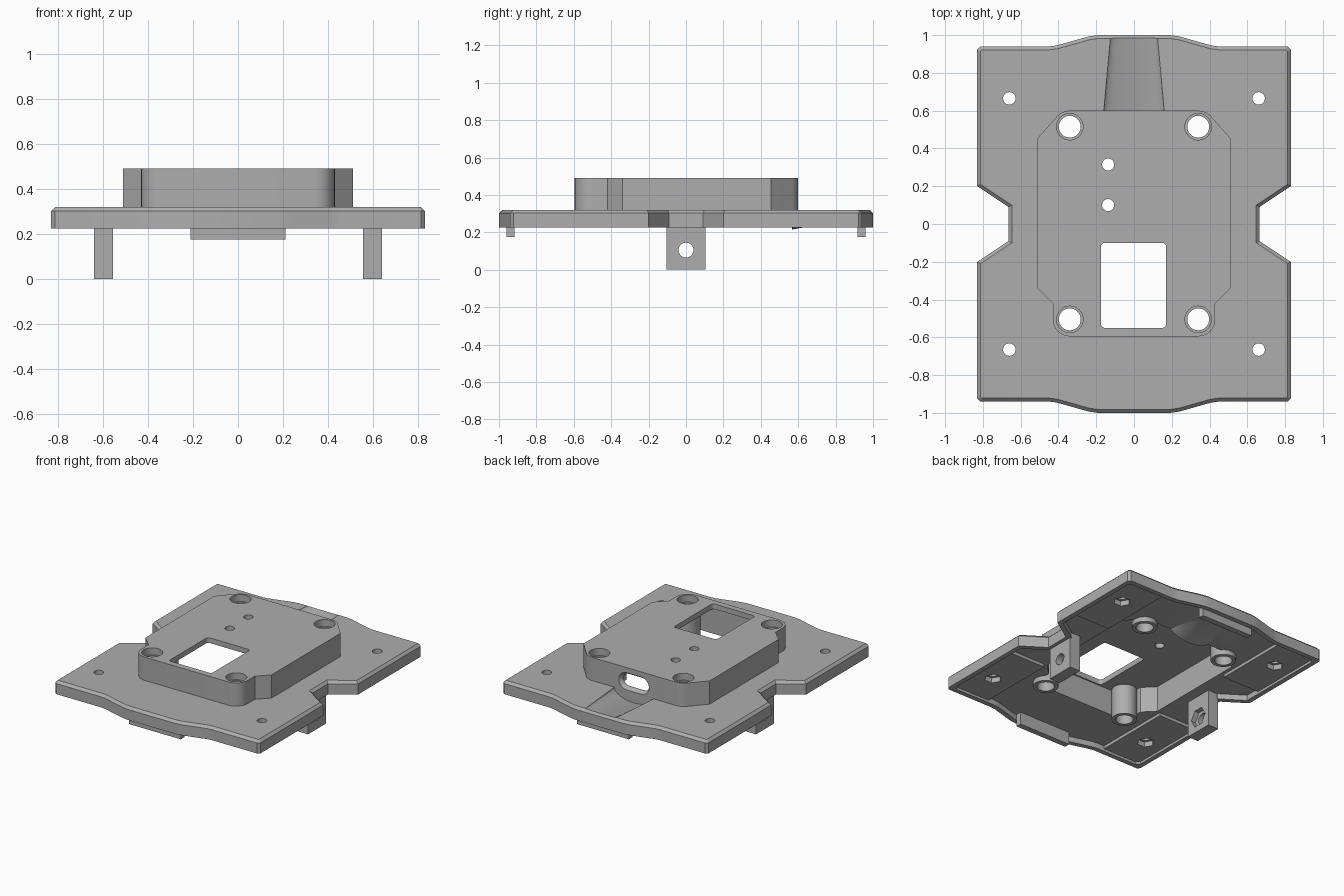
import bpy, bmesh, math

if "Cube" in bpy.data.objects:
    bpy.data.objects.remove(bpy.data.objects["Cube"])

grey = bpy.data.materials.new("plain grey")
grey.diffuse_color = (0.42, 0.42, 0.42, 1)
grey.use_nodes = True
grey.node_tree.nodes["Principled BSDF"].inputs["Base Color"].default_value = grey.diffuse_color


def loft(name, rings):
    """Closed solid through rings of equal point count."""
    bm = bmesh.new()
    vs = [[bm.verts.new(p) for p in r] for r in rings]
    n = len(rings[0])
    for a, b in zip(vs, vs[1:]):
        for i in range(n):
            bm.faces.new((a[i], a[(i + 1) % n], b[(i + 1) % n], b[i]))
    bm.faces.new(vs[0][::-1])
    bm.faces.new(vs[-1])
    bmesh.ops.recalc_face_normals(bm, faces=bm.faces)
    me = bpy.data.meshes.new(name)
    bm.to_mesh(me)
    bm.free()
    me.materials.append(grey)
    ob = bpy.data.objects.new(name, me)
    bpy.context.collection.objects.link(ob)
    return ob


def prism(name, pts, z0, z1):
    return loft(name, [[(x, y, z) for x, y in pts] for z in (z0, z1)])


def block(x0, x1, y0, y1, z0, z1, name="block"):
    return prism(name, [(x0, y0), (x1, y0), (x1, y1), (x0, y1)], z0, z1)


def arc(cx, cy, r, a0, a1, n):
    return [(cx + r * math.cos(math.radians(a0 + (a1 - a0) * i / n)),
             cy + r * math.sin(math.radians(a0 + (a1 - a0) * i / n))) for i in range(n + 1)]


def cyl(x, y, r, z0, z1, n=32):
    return prism("cylinder", arc(x, y, r, 0, 360, n)[:-1], z0, z1)


def cyl_x(y, z, r, x0, x1, n):
    pts = arc(y, z, r, 0, 360, n)[:-1]
    return loft("cylinder", [[(x, a, b) for a, b in pts] for x in (x0, x1)])


def combine(ob, other, op):
    m = ob.modifiers.new("b", 'BOOLEAN')
    m.operation, m.object, m.solver = op, other, 'EXACT'
    dg = bpy.context.evaluated_depsgraph_get()
    me = bpy.data.meshes.new_from_object(ob.evaluated_get(dg))
    ob.modifiers.clear()
    ob.data = me
    bpy.data.objects.remove(other)


def add(ob, other):
    combine(ob, other, 'UNION')


def cut(ob, other):
    combine(ob, other, 'DIFFERENCE')


def inset(pts, d):
    """Mitred inward offset of a counter-clockwise outline."""
    out = []
    for i, (x, y) in enumerate(pts):
        px, py = pts[i - 1]
        qx, qy = pts[(i + 1) % len(pts)]
        la, lb = math.hypot(x - px, y - py), math.hypot(qx - x, qy - y)
        ax, ay = (py - y) / la, (x - px) / la
        bx, by = (y - qy) / lb, (qx - x) / lb
        k = d / (1 + ax * bx + ay * by)
        out.append((x + (ax + bx) * k, y + (ay + by) * k))
    return out


def mirror_x(half):
    return half + [(-x, y) for x, y in half[::-1]]


def plate_outline(c):
    q = [(.19, -1), (.24, -.993), (.41, -.945), (.45, -.94), (.83 - c, -.94),
         (.83, -.94 + c), (.83, -.2), (.665, -.09)]
    return mirror_x(q + [(x, -y) for x, y in q[::-1]])


# Base plate with chamfered upper edge
outer = plate_outline(.017)
body = loft("cover_plate", [[(x, y, z) for x, y in p] for p, z in
                            ((outer, .225), (outer, .302), (inset(outer, .018), .32))])

# Raised housing
house = mirror_x(arc(.34, -.505, .09, -90, 0, 8) + [(.43, -.42), (.51, -.34), (.51, .455)]
                 + arc(.34, .51, .09, 40, 90, 6))
add(body, prism("housing", house, .28, .49))

# Hollow underside and housing cavity
cut(body, prism("recess", inset(plate_outline(.045), .035), .1, .265))
cut(body, prism("cavity", inset(house, .035), .1, .452))


# Tapered cable trough: swelling below, scoop above
def trough(name, stations, top):
    rings = []
    for y, w, d in stations:
        low = [(w * math.cos(t), y, .32 - d * math.sin(t))
               for t in (math.pi * i / 16 for i in range(17))]
        low = [(x, yy, min(z, top - .001)) for x, yy, z in low]
        rings.append(low + [(-w, y, top), (w, y, top)])
    return loft(name, rings)


add(body, trough("swelling", [(.567, .19, .105), (.9, .155, .045)], .31))
cut(body, trough("scoop", [(.6, .16, .072), (.985, .125, .003)], .36))

# Rounded cable opening in the back wall
rings = []
for y, o in ((.605, .024), (.595, .012), (.58, .003), (.5, 0)):
    r = .045 + o
    pts = arc(.06, .39, r, -90, 90, 10) + arc(-.06, .39, r, 90, 270, 10)
    rings.append([(x, y, z) for x, z in pts])
cut(body, loft("opening", rings))

# Screw bosses with counterbores
for sx in (-1, 1):
    for y in (.515, -.505):
        add(body, cyl(sx * .34, y, .084, .23, .47))
for sx in (-1, 1):
    for y in (.515, -.505):
        cut(body, cyl(sx * .34, y, .058, .1, .6))
        cut(body, cyl(sx * .34, y, .07, .44, .6))

# Corner pads with hexagonal nut pockets
for sx in (-1, 1):
    for sy in (-1, 1):
        xs, ys = sorted((sx * .5, sx * .81)), sorted((sy * .33, sy * .92))
        add(body, block(*xs, *ys, .243, .29))
        cut(body, cyl(sx * .66, sy * .665, .033, .1, .5, 24))
        cut(body, cyl(sx * .66, sy * .665, .058, .1, .28, 6))

# Rectangular window and two small holes in the roof
win = (arc(.15, -.53, .02, -90, 0, 4) + arc(.15, -.12, .02, 0, 90, 4)
       + arc(-.155, -.12, .02, 90, 180, 4) + arc(-.155, -.53, .02, 180, 270, 4))
cut(body, prism("window", win, .4, .6))
for y in (.315, .1):
    cut(body, cyl(-.137, y, .032, .4, .6, 24))

# Side tabs with bolt hole and inner nut pocket
parts = [body]
for sx, side in ((-1, "left"), (1, "right")):
    tab = block(*sorted((sx * .555, sx * .64)), -.105, .105, 0, .27, side + "_tab")
    cut(tab, cyl_x(0, .105, .04, -1, 1, 24))
    cut(tab, cyl_x(0, .105, .07, *sorted((sx * .5, sx * .59)), 6))
    parts.append(tab)

# Locating tongues along front and back edges
for sy, side in ((-1, "front"), (1, "back")):
    parts.append(block(-.21, .21, *sorted((sy * .918, sy * .96)), .175, .27, side + "_tongue"))

for ob in parts:
    bpy.ops.object.select_all(action='DESELECT')
    ob.select_set(True)
    bpy.context.view_layer.objects.active = ob
    bpy.ops.object.shade_smooth_by_angle(angle=math.radians(25))
